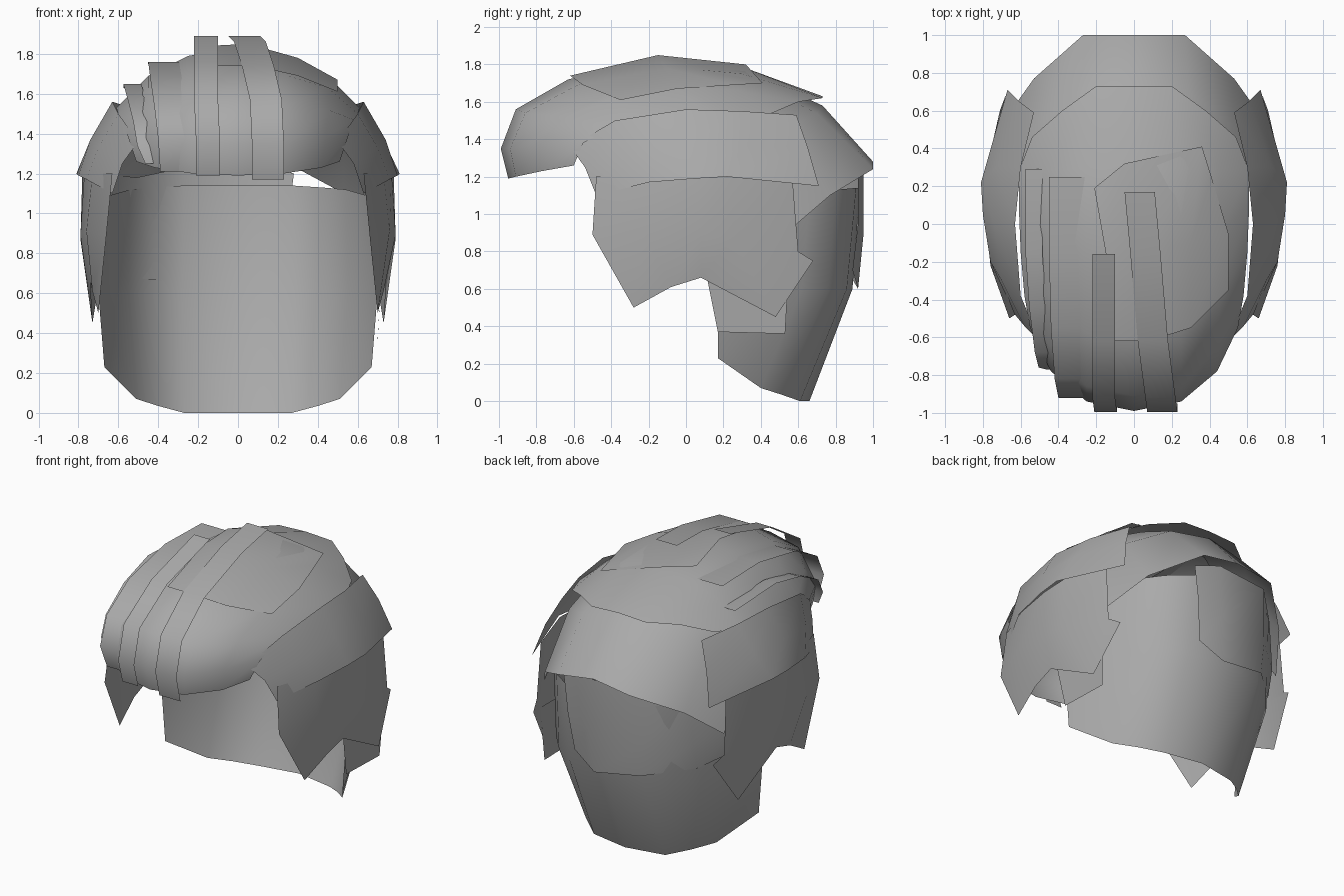
import bpy
from mathutils import Vector

hair = bpy.data.materials.new("hair_grey")
hair.diffuse_color = (0.4, 0.4, 0.4, 1)
CENTRE = Vector((0, 0, 0.9))


def sheet(name, rows):
    """Smooth open sheet lofted through rows of points, facing outwards."""
    n = len(rows[0])
    verts = [Vector(p) for row in rows for p in row]
    faces = []
    for r in range(len(rows) - 1):
        for c in range(n - 1):
            i = r * n + c
            faces.append((i, i + 1, i + n + 1, i + n))
    a, b, _, d = (verts[i] for i in faces[len(faces) // 2])
    if (b - a).cross(d - a).dot(a - CENTRE) < 0:
        faces = [f[::-1] for f in faces]
    me = bpy.data.meshes.new(name)
    me.from_pydata(verts, [], faces)
    me.materials.append(hair)
    me.shade_smooth()
    ob = bpy.data.objects.new(name, me)
    bpy.context.collection.objects.link(ob)
    return ob


def flip(row):
    return [(-x, y, z) for x, y, z in row]


def full(rows):
    """Complete half rows, which start on x = 0, across the middle."""
    return [flip(r[:0:-1]) + r for r in rows]


def card(name, path, width):
    """Thin lock of hair along a path."""
    sheet(name, [[(x - width / 2, y, z), (x + width / 2, y, z)] for x, y, z in path])


# Crown sweeping forward into the fringe
sheet("crown", full([
    [(0, -.95, 1.19), (.23, -.91, 1.20), (.42, -.77, 1.23), (.51, -.60, 1.26)],
    [(0, -.99, 1.35), (.25, -.94, 1.35), (.44, -.78, 1.38), (.55, -.55, 1.38)],
    [(0, -.91, 1.56), (.25, -.86, 1.54), (.45, -.64, 1.52), (.58, -.38, 1.47)],
    [(0, -.63, 1.72), (.25, -.58, 1.69), (.45, -.38, 1.63), (.60, -.15, 1.50)],
    [(0, -.15, 1.83), (.25, -.12, 1.79), (.45, -.05, 1.69), (.61, .10, 1.53)],
    [(0, .32, 1.78), (.25, .30, 1.75), (.45, .28, 1.66), (.61, .28, 1.52)],
    [(0, .73, 1.63), (.20, .73, 1.62), (.38, .60, 1.60), (.54, .46, 1.54)],
]))

# Layers down the back of the head
sheet("upper_back", full([
    [(0, .40, 1.73), (.25, .38, 1.69), (.45, .30, 1.61), (.59, .15, 1.50)],
    [(0, .73, 1.58), (.29, .70, 1.54), (.52, .52, 1.44), (.65, .28, 1.34)],
    [(0, 1.0, 1.28), (.27, 1.0, 1.24), (.53, .77, 1.10), (.68, .56, .92)],
]))
sheet("middle_back", [
    [(-.67, .40, 1.20), (-.51, .70, 1.18), (-.27, .93, 1.23), (.10, .95, 1.25), (.28, .92, 1.2)],
    [(-.69, .40, .92), (-.54, .69, .86), (-.29, .91, .86), (.08, .95, .90), (.25, .92, .95)],
    [(-.68, .35, .75), (-.54, .65, .68), (-.28, .89, .65), (.05, .92, .60), (.22, .89, .70)],
])
sheet("nape", full([
    [(0, .93, 1.14), (.27, .91, 1.14), (.42, .80, 1.13), (.54, .66, 1.12), (.68, .17, 1.08)],
    [(0, .89, .60), (.28, .86, .60), (.43, .76, .60), (.55, .62, .60), (.70, .17, .60)],
    [(0, .66, 0), (.27, .61, 0), (.40, .51, .035), (.51, .40, .07), (.67, .17, .23)],
]))

# Swept side layers, one pair each
upper_side = [
    [(.50, -.62, 1.36), (.60, -.38, 1.50), (.63, 0, 1.56), (.60, .30, 1.55), (.53, .59, 1.53)],
    [(.58, -.54, 1.25), (.70, -.30, 1.33), (.74, 0, 1.37), (.73, .30, 1.37), (.61, .65, 1.36)],
    [(.63, -.48, 1.10), (.76, -.20, 1.17), (.80, .05, 1.19), (.81, .22, 1.20), (.67, .71, 1.15)],
]
lower_side = [
    [(.63, -.48, 1.20), (.73, -.22, 1.20), (.77, .05, 1.21), (.78, .25, 1.21), (.70, .57, 1.18)],
    [(.66, -.50, .89), (.76, -.22, .91), (.79, .08, .89), (.79, .25, .87), (.71, .60, .80)],
    [(.70, -.28, .50), (.73, -.08, .61), (.74, .08, .66), (.73, .48, .45), (.68, .68, .75)],
]
for label, rows in (("upper_side", upper_side), ("lower_side", lower_side)):
    sheet(label + "_right", rows)
    sheet(label + "_left", [flip(r) for r in rows])
sheet("sideburn_right", [[(.72, .10, .72), (.72, .55, .72)], [(.70, .17, .37), (.70, .53, .36)]])

# Locks laid over the crown and fringe
card("lock_centre", [(.03, .17, 1.89), (.06, -.15, 1.86), (.10, -.62, 1.74), (.14, -.92, 1.57),
                     (.15, -.995, 1.35), (.15, -.95, 1.17)], .16)
card("lock_left_inner", [(-.16, -.16, 1.89), (-.16, -.62, 1.76), (-.16, -.92, 1.57),
                         (-.15, -.995, 1.35), (-.15, -.95, 1.19)], .12)
card("lock_left_middle", [(-.34, .25, 1.75), (-.34, -.15, 1.76), (-.33, -.55, 1.68),
                          (-.31, -.82, 1.54), (-.29, -.92, 1.37), (-.28, -.86, 1.21)], .22)
card("lock_left_outer", [(-.53, .29, 1.63), (-.53, -.15, 1.65), (-.51, -.44, 1.58),
                         (-.48, -.68, 1.46), (-.46, -.76, 1.34), (-.42, -.77, 1.25)], .09)
sheet("top_patch", [
    [(-.21, .19, 1.80), (-.05, .32, 1.80), (.36, .41, 1.70), (.41, .25, 1.69)],
    [(-.15, -.15, 1.84), (.05, -.15, 1.85), (.30, -.10, 1.78), (.50, -.05, 1.67)],
    [(-.10, -.62, 1.74), (.08, -.62, 1.74), (.30, -.55, 1.69), (.50, -.35, 1.61)],
])
